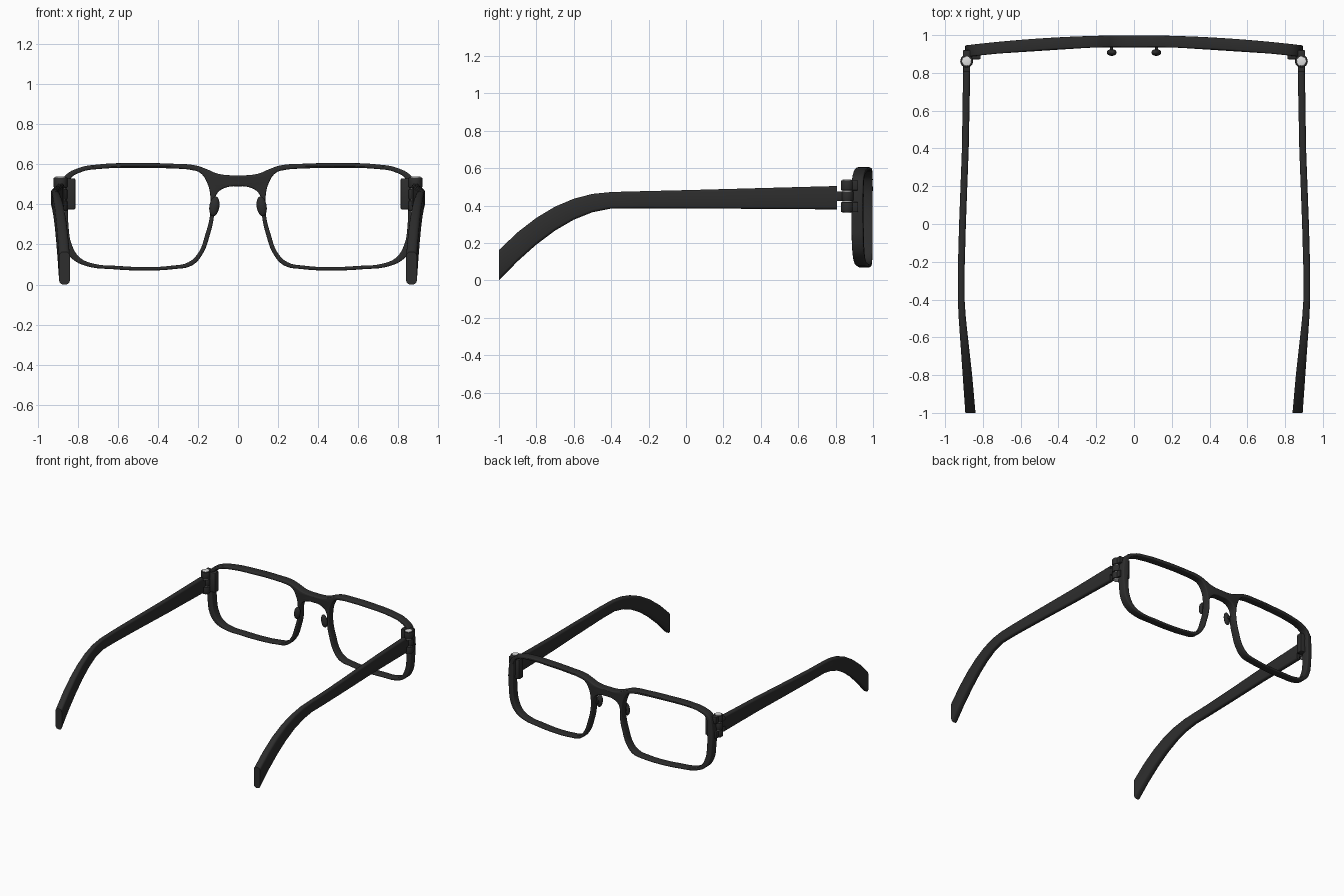
import bpy, bmesh, math
from mathutils import Matrix, Vector

cube = bpy.data.objects.get("Cube")
if cube:
    bpy.data.objects.remove(cube)


def material(name, rgb):
    m = bpy.data.materials.new(name)
    m.use_nodes = True
    m.diffuse_color = (*rgb, 1)
    m.node_tree.nodes["Principled BSDF"].inputs["Base Color"].default_value = (*rgb, 1)
    return m


black = material("matte black", (0.026, 0.026, 0.026))
steel = material("light steel", (0.75, 0.75, 0.75))


def finish(obj, mat, angle=40):
    obj.data.materials.clear()
    obj.data.materials.append(mat)
    bpy.ops.object.select_all(action='DESELECT')
    obj.select_set(True)
    bpy.context.view_layer.objects.active = obj
    bpy.ops.object.shade_smooth_by_angle(angle=math.radians(angle))


def from_bmesh(name, bm, mat):
    bmesh.ops.recalc_face_normals(bm, faces=bm.faces)
    mesh = bpy.data.meshes.new(name)
    bm.to_mesh(mesh)
    bm.free()
    obj = bpy.data.objects.new(name, mesh)
    bpy.context.collection.objects.link(obj)
    finish(obj, mat)
    return obj


def box(name, x, y, z, mat, bevel=0.006):
    bm = bmesh.new()
    bmesh.ops.create_cube(bm, size=1)
    for v in bm.verts:
        v.co = [(a + b) / 2 + c * (b - a) for c, (a, b) in zip(v.co, (x, y, z))]
    bmesh.ops.bevel(bm, geom=bm.edges[:], offset=bevel, segments=2, affect='EDGES', profile=0.5)
    return from_bmesh(name, bm, mat)


def cylinder(name, x, y, z0, z1, r, mat, bevel=0.005):
    bm = bmesh.new()
    bmesh.ops.create_cone(bm, cap_ends=True, segments=24, radius1=r, radius2=r, depth=z1 - z0,
                          matrix=Matrix.Translation((x, y, (z0 + z1) / 2)))
    rims = [e for e in bm.edges if abs(e.verts[0].co.z - e.verts[1].co.z) < 1e-5]
    bmesh.ops.bevel(bm, geom=rims, offset=bevel, segments=2, affect='EDGES', profile=0.5)
    return from_bmesh(name, bm, mat)


# Front frame: flat outline with two lens openings, wrapped along a gentle arc
half = [(0, .545), (.1, .553), (.15, .573), (.21, .594), (.33, .603), (.5, .606), (.7, .599),
        (.8, .58), (.865, .54), (.888, .47), (.888, .3), (.87, .19), (.83, .13), (.76, .093),
        (.62, .076), (.47, .07), (.32, .077), (.23, .095), (.178, .15), (.14, .25),
        (.119, .35), (.118, .42), (.098, .462), (.05, .487), (0, .49)]
opening = [(.19, .558), (.23, .571), (.33, .579), (.5, .582), (.7, .576), (.78, .562),
           (.838, .525), (.845, .45), (.845, .28), (.83, .2), (.79, .135), (.72, .104),
           (.6, .093), (.47, .087), (.33, .094), (.25, .11), (.2, .155), (.163, .25),
           (.139, .35), (.137, .43), (.155, .51)]


def flip(points):
    return [(-x, z) for x, z in reversed(points)]


curve = bpy.data.curves.new("front_frame", 'CURVE')
curve.dimensions = '2D'
curve.fill_mode = 'BOTH'
curve.resolution_u = 5
curve.extrude = 0.024
curve.bevel_depth = 0.007
curve.bevel_resolution = 2
curve.offset = -0.007
for pts in (half + flip(half[1:-1]), opening, flip(opening)):
    spline = curve.splines.new('BEZIER')
    spline.bezier_points.add(len(pts) - 1)
    spline.use_cyclic_u = True
    for bp, (x, z) in zip(spline.bezier_points, pts):
        bp.co = (x, z, 0)
        bp.handle_left_type = bp.handle_right_type = 'AUTO'
frame = bpy.data.objects.new("front_frame", curve)
bpy.context.collection.objects.link(frame)
bpy.ops.object.select_all(action='DESELECT')
frame.select_set(True)
bpy.context.view_layer.objects.active = frame
bpy.ops.object.convert(target='MESH')
frame = bpy.context.object
for v in frame.data.vertices:
    x, z, depth = v.co
    v.co = (x, 0.968 - 0.067 * x * x - depth, z)
bm = bmesh.new()
bm.from_mesh(frame.data)
bmesh.ops.remove_doubles(bm, verts=bm.verts, dist=1e-5)
bm.to_mesh(frame.data)
bm.free()
finish(frame, black)

# Temple arm stations: y, bottom z, top z, centre x, half width
stations = [(.807, .38, .505, .886, .019), (.4, .383, .494, .893, .018), (0, .385, .483, .908, .018),
            (-.25, .386, .477, .915, .018), (-.4, .385, .473, .915, .018), (-.5, .365, .463, .909, .019),
            (-.6, .325, .437, .900, .021), (-.7, .267, .395, .891, .023), (-.8, .192, .335, .882, .025),
            (-.9, .103, .258, .874, .026), (-1, .0, .163, .866, .027)]


def temple(name, side):
    bm = bmesh.new()
    rings = []
    for y, z0, z1, x, w in stations:
        ring = []
        for sx, sz in ((1, 1), (-1, 1), (-1, -1), (1, -1)):
            r = 0.75 * w
            for k in range(4):
                a = math.radians(30 * k if sx * sz > 0 else 90 - 30 * k)
                cz = z1 - r if sz > 0 else z0 + r
                ring.append(bm.verts.new((side * (x + sx * (w - r + r * math.cos(a))),
                                          y, cz + sz * r * math.sin(a))))
        rings.append(ring)
    n = len(rings[0])
    for a, b in zip(rings, rings[1:]):
        for i in range(n):
            j = (i + 1) % n
            bm.faces.new((a[i], a[j], b[j], b[i]))
    bm.faces.new(rings[0])
    bm.faces.new(rings[-1])
    from_bmesh(name, bm, black)


def nose_pad(name, side):
    bm = bmesh.new()
    place = (Matrix.Translation((side * .118, .908, .39)) @ Matrix.Rotation(side * -.15, 4, 'Y')
             @ Matrix.Diagonal((.025, .018, .05, 1)))
    bmesh.ops.create_uvsphere(bm, u_segments=20, v_segments=12, radius=1, matrix=place)
    from_bmesh(name, bm, black)


for side, tag in ((1, "left"), (-1, "right")):
    def span(a, b):
        return tuple(sorted((side * a, side * b)))

    temple(tag + "_temple", side)
    nose_pad(tag + "_nose_pad", side)
    box(tag + "_pad_stem", span(.112, .128), (.905, .95), (.38, .4), black, .003)

    # Hinge: mounting plate, three knuckles, links and a steel pin
    hx, hy = side * .886, .862
    box(tag + "_hinge_plate", span(.812, .886), (.872, .92), (.375, .53), black)
    for i, z0 in enumerate((.366, .424, .482)):
        cylinder(f"{tag}_hinge_knuckle_{i + 1}", hx, hy, z0, z0 + .053, .034, black)
        if i == 1:
            box(tag + "_temple_link", span(.868, .904), (.795, .86), (z0, z0 + .053), black, .004)
        else:
            box(f"{tag}_frame_link_{i + 1}", span(.866, .906), (.862, .92), (z0, z0 + .053), black, .004)
    cylinder(tag + "_hinge_pin", hx, hy, .36, .539, .025, steel, .002)
